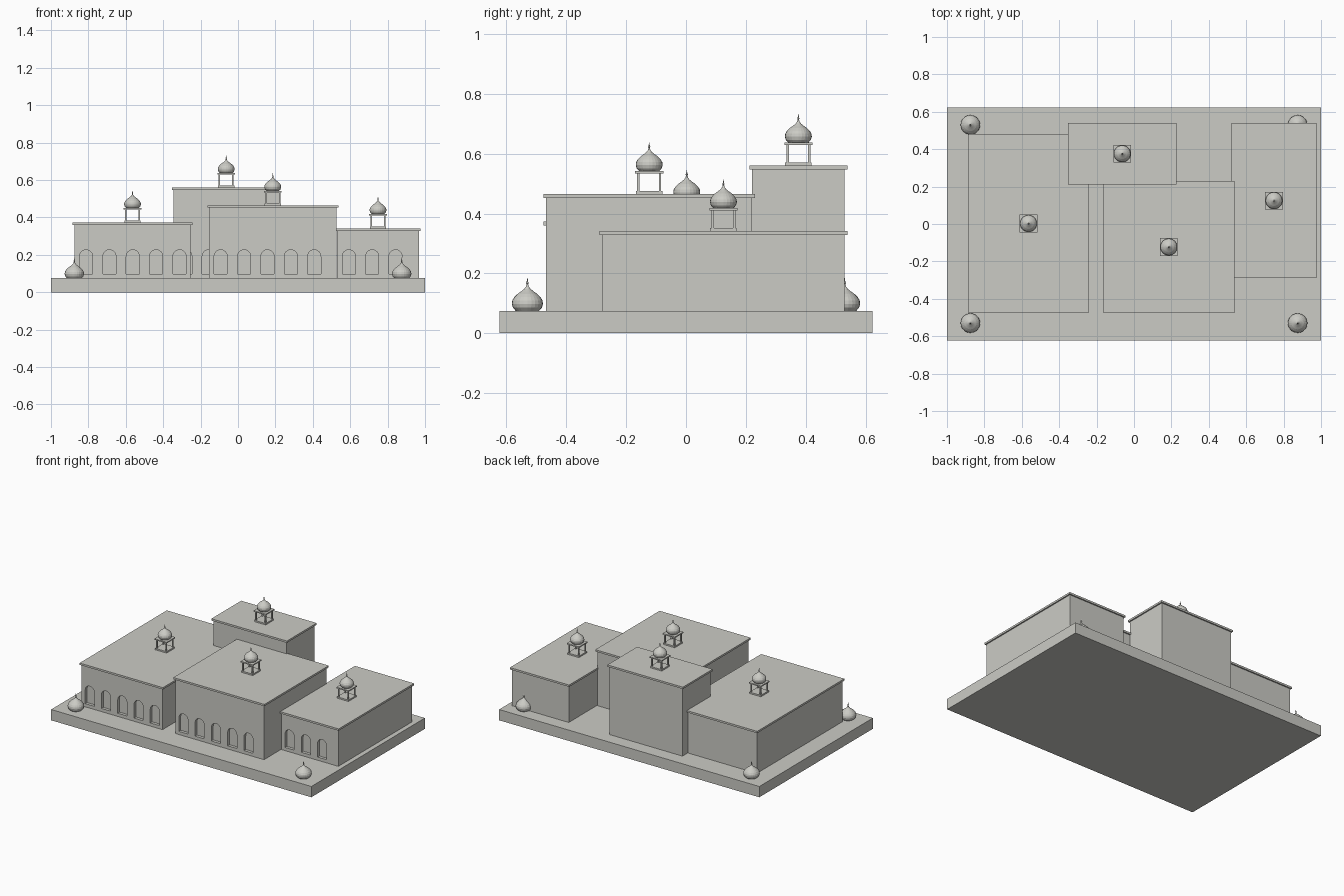
import bpy
import bmesh
from math import cos, sin, pi, tau
from mathutils import Matrix, Vector

cube = bpy.data.objects.get("Cube")
if cube:
    bpy.data.objects.remove(cube, do_unlink=True)

stone = bpy.data.materials.new("pale_stone")
stone.use_nodes = True
stone.diffuse_color = (0.6, 0.6, 0.56, 1)
stone.node_tree.nodes["Principled BSDF"].inputs["Base Color"].default_value = stone.diffuse_color

PLINTH_TOP = 0.075
OVERHANG = 0.009
SLAB = 0.013


def finish(name, bm):
    bmesh.ops.recalc_face_normals(bm, faces=bm.faces)
    mesh = bpy.data.meshes.new(name)
    bm.to_mesh(mesh)
    bm.free()
    mesh.materials.append(stone)
    obj = bpy.data.objects.new(name, mesh)
    bpy.context.collection.objects.link(obj)
    return obj


def add_box(bm, lo, hi):
    lo, hi = Vector(lo), Vector(hi)
    matrix = Matrix.Translation((lo + hi) / 2) @ Matrix.Diagonal((hi - lo).to_4d())
    bmesh.ops.create_cube(bm, size=1, matrix=matrix)


def box(name, lo, hi):
    bm = bmesh.new()
    add_box(bm, lo, hi)
    return finish(name, bm)


# Onion dome with finial: (radius, height) in units of the widest radius
DOME = [(0.75, 0), (0.93, 0.2), (1, 0.45), (0.97, 0.66), (0.85, 0.87),
        (0.64, 1.08), (0.4, 1.25), (0.2, 1.41), (0.09, 1.56), (0.05, 1.72),
        (0.09, 1.79), (0.05, 1.86), (0.01, 2.12)]


def onion_dome(name, x, y, z, radius, sides=24):
    bm = bmesh.new()
    rings = [[bm.verts.new((x + r * radius * cos(tau * i / sides),
                            y + r * radius * sin(tau * i / sides),
                            z + h * radius)) for i in range(sides)] for r, h in DOME]
    for low, high in zip(rings, rings[1:]):
        for i in range(sides):
            j = (i + 1) % sides
            bm.faces.new((low[i], low[j], high[j], high[i]))
    bm.faces.new(rings[0][::-1])
    bm.faces.new(rings[-1])
    finish(name, bm)


def pavilion(name, x, y, z):
    def slab(part, half, bottom, top):
        box(f"{name}_{part}", (x - half, y - half, z + bottom), (x + half, y + half, z + top))

    slab("base", 0.044, 0, 0.01)
    slab("canopy", 0.047, 0.069, 0.077)
    bm = bmesh.new()
    for sx in (-1, 1):
        for sy in (-1, 1):
            px, py = x + sx * 0.036, y + sy * 0.036
            add_box(bm, (px - 0.004, py - 0.004, z + 0.01), (px + 0.004, py + 0.004, z + 0.069))
    finish(f"{name}_posts", bm)
    onion_dome(f"{name}_dome", x, y, z + 0.077, 0.045)


def cut_arches(wall, left, front, count):
    # Row of round-headed niches in the front wall
    half, sill, spring, depth = 0.035, 0.097, 0.192, 0.02
    bm = bmesh.new()
    for n in range(count):
        cx = left + 0.0625 + 0.125 * n
        outline = [(cx - half, sill), (cx + half, sill)]
        outline += [(cx + half * cos(pi * k / 12), spring + half * sin(pi * k / 12))
                    for k in range(13)]
        face = bm.faces.new([bm.verts.new((px, front - 0.02, pz)) for px, pz in outline])
        swept = bmesh.ops.extrude_face_region(bm, geom=[face])["geom"]
        moved = [v for v in swept if isinstance(v, bmesh.types.BMVert)]
        bmesh.ops.translate(bm, verts=moved, vec=(0, 0.02 + depth, 0))
    cutter = finish("arch_cutter", bm)
    cutter.hide_render = True
    mod = wall.modifiers.new("niches", 'BOOLEAN')
    mod.operation = 'DIFFERENCE'
    mod.solver = 'EXACT'
    mod.object = cutter
    bpy.context.view_layer.objects.active = wall
    bpy.ops.object.modifier_apply(modifier=mod.name)
    bpy.data.objects.remove(cutter, do_unlink=True)


def hall(name, x0, x1, y0, y1, top, arches):
    o = OVERHANG
    walls = box(f"{name}_walls", (x0 + o, y0 + o, PLINTH_TOP), (x1 - o, y1 - o, top - SLAB))
    cut_arches(walls, x0 + o, y0 + o, arches)
    box(f"{name}_roof", (x0, y0, top - SLAB), (x1, y1, top))
    pavilion(f"{name}_pavilion", (x0 + x1) / 2, (y0 + y1) / 2, top)


# Ground platform
box("plinth", (-1, -0.623, 0), (1, 0.623, PLINTH_TOP))

# Four flat-roofed halls, each with a rooftop pavilion
hall("right_hall", -0.884, -0.244, -0.476, 0.481, 0.373, 5)
hall("back_hall", -0.353, 0.227, 0.212, 0.539, 0.56, 4)
hall("middle_hall", -0.164, 0.536, -0.476, 0.23, 0.465, 5)
hall("left_hall", 0.521, 0.976, -0.289, 0.539, 0.341, 3)

# Domes on the platform corners
for x_name, sx in (("right", -1), ("left", 1)):
    for y_name, sy in (("front", -1), ("back", 1)):
        onion_dome(f"{y_name}_{x_name}_corner_dome", sx * 0.875, sy * 0.53, PLINTH_TOP, 0.052)
